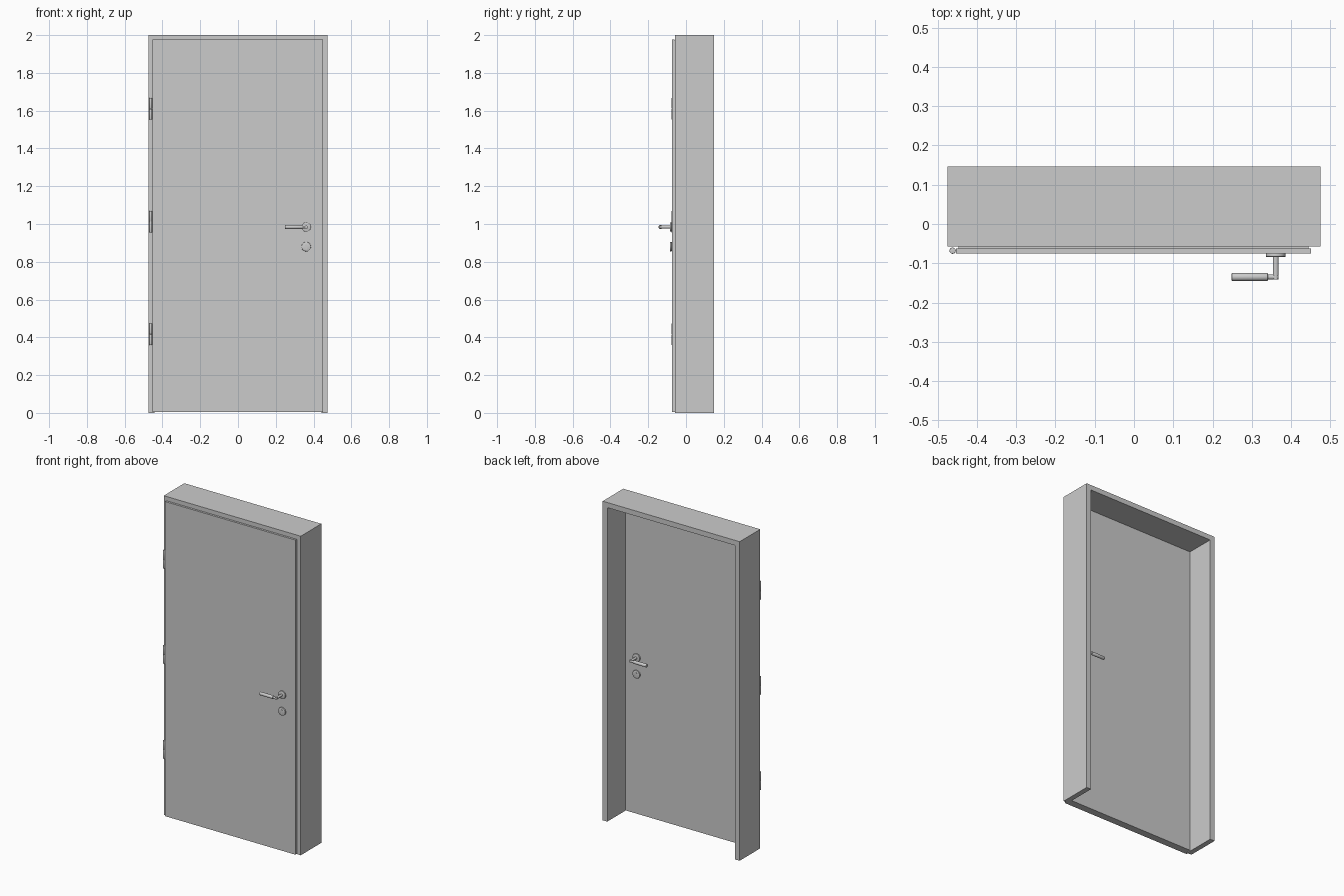
import bpy, bmesh, math
from mathutils import Vector

if "Cube" in bpy.data.objects:
    bpy.data.objects.remove(bpy.data.objects["Cube"])

LEAF_FRONT, LEAF_BACK = -0.075, -0.029


def obj_from_bm(name, bm, smooth=False):
    bmesh.ops.recalc_face_normals(bm, faces=bm.faces)
    me = bpy.data.meshes.new(name)
    bm.to_mesh(me)
    bm.free()
    ob = bpy.data.objects.new(name, me)
    bpy.context.collection.objects.link(ob)
    if smooth:
        bpy.ops.object.select_all(action='DESELECT')
        ob.select_set(True)
        bpy.context.view_layer.objects.active = ob
        bpy.ops.object.shade_smooth_by_angle(angle=math.radians(35))
    return ob


def prism(name, outline, y0, y1):
    """Extrude an x-z outline from y0 to y1."""
    bm = bmesh.new()
    face = bm.faces.new([bm.verts.new((x, y0, z)) for x, z in outline])
    ext = bmesh.ops.extrude_face_region(bm, geom=[face])
    verts = [v for v in ext['geom'] if isinstance(v, bmesh.types.BMVert)]
    bmesh.ops.translate(bm, verts=verts, vec=(0, y1 - y0, 0))
    return obj_from_bm(name, bm)


def rect(x0, x1, z0, z1):
    return [(x0, z0), (x1, z0), (x1, z1), (x0, z1)]


def rod(name, a, b, r, bevel=0.0, sides=32):
    """Cylinder from a to b with optional rounded rims."""
    a, b = Vector(a), Vector(b)
    bm = bmesh.new()
    bmesh.ops.create_cone(bm, cap_ends=True, segments=sides, radius1=r,
                          radius2=r, depth=(b - a).length)
    if bevel:
        rims = [e for e in bm.edges if abs(e.verts[0].co.z - e.verts[1].co.z) < 1e-6]
        bmesh.ops.bevel(bm, geom=rims, offset=bevel, segments=2,
                        profile=0.5, affect='EDGES')
    q = (b - a).to_track_quat('Z', 'Y')
    for v in bm.verts:
        v.co = q @ v.co + (a + b) / 2
    return obj_from_bm(name, bm, True)


# Door frame: two jambs and a head in one U profile
W, I, H = 0.475, 0.443, 1.968
prism("door_frame", [(-W, 0), (-I, 0), (-I, H), (I, H), (I, 0), (W, 0), (W, 2), (-W, 2)],
      -0.057, 0.147)

# Leaf: stepped body with overlapping front panel, and the seal between them
prism("leaf_body", rect(-0.441, 0.441, 0.004, 1.966), -0.062, LEAF_BACK)
prism("leaf_front_panel", rect(-0.453, 0.451, 0.004, 1.976), LEAF_FRONT, -0.062)
seal = [(-0.447, 0.004), (-0.441, 0.004), (-0.441, 1.966), (0.441, 1.966),
        (0.441, 0.004), (0.445, 0.004), (0.445, 1.971), (-0.447, 1.971)]
prism("leaf_seal", seal, -0.062, -0.057)

# Hinges: two-part barrels
for i, z in enumerate((0.417, 1.013, 1.61)):
    for part, z0, z1 in (("lower", z - 0.057, z - 0.0005), ("upper", z + 0.0005, z + 0.057)):
        rod(f"hinge_{part}_{i}", (-0.462, -0.068, z0), (-0.462, -0.068, z1), 0.008, 0.001, 20)

# Lever handle and lock rosette on each side of the leaf
HX, HZ, LZ = 0.361, 0.984, 0.88
for side, y, d in (("front", LEAF_FRONT, -1), ("back", LEAF_BACK, 1)):
    rod(f"{side}_handle_rosette", (HX, y, HZ), (HX, y + d * 0.009, HZ), 0.025, 0.002)
    rod(f"{side}_handle_neck", (HX, y, HZ), (HX, y + d * 0.066, HZ), 0.0075)
    rod(f"{side}_handle_elbow", (HX + 0.007, y + d * 0.06, HZ), (0.336, y + d * 0.06, HZ), 0.0065)
    rod(f"{side}_handle_grip", (0.341, y + d * 0.06, HZ), (0.249, y + d * 0.06, HZ), 0.0102, 0.0015)
    rod(f"{side}_lock_rosette", (HX, y, LZ), (HX, y + d * 0.009, LZ), 0.025, 0.002)
    # Keyhole-shaped lock cylinder: round top with a straight tail
    top = [(HX + 0.007 * math.cos(math.radians(t)), LZ + 0.006 + 0.007 * math.sin(math.radians(t)))
           for t in range(-60, 241, 20)]
    tail = [(HX - 0.0035, LZ - 0.014), (HX + 0.0035, LZ - 0.014)]
    prism(f"{side}_lock_cylinder", top + tail, y, y + d * 0.0105)
